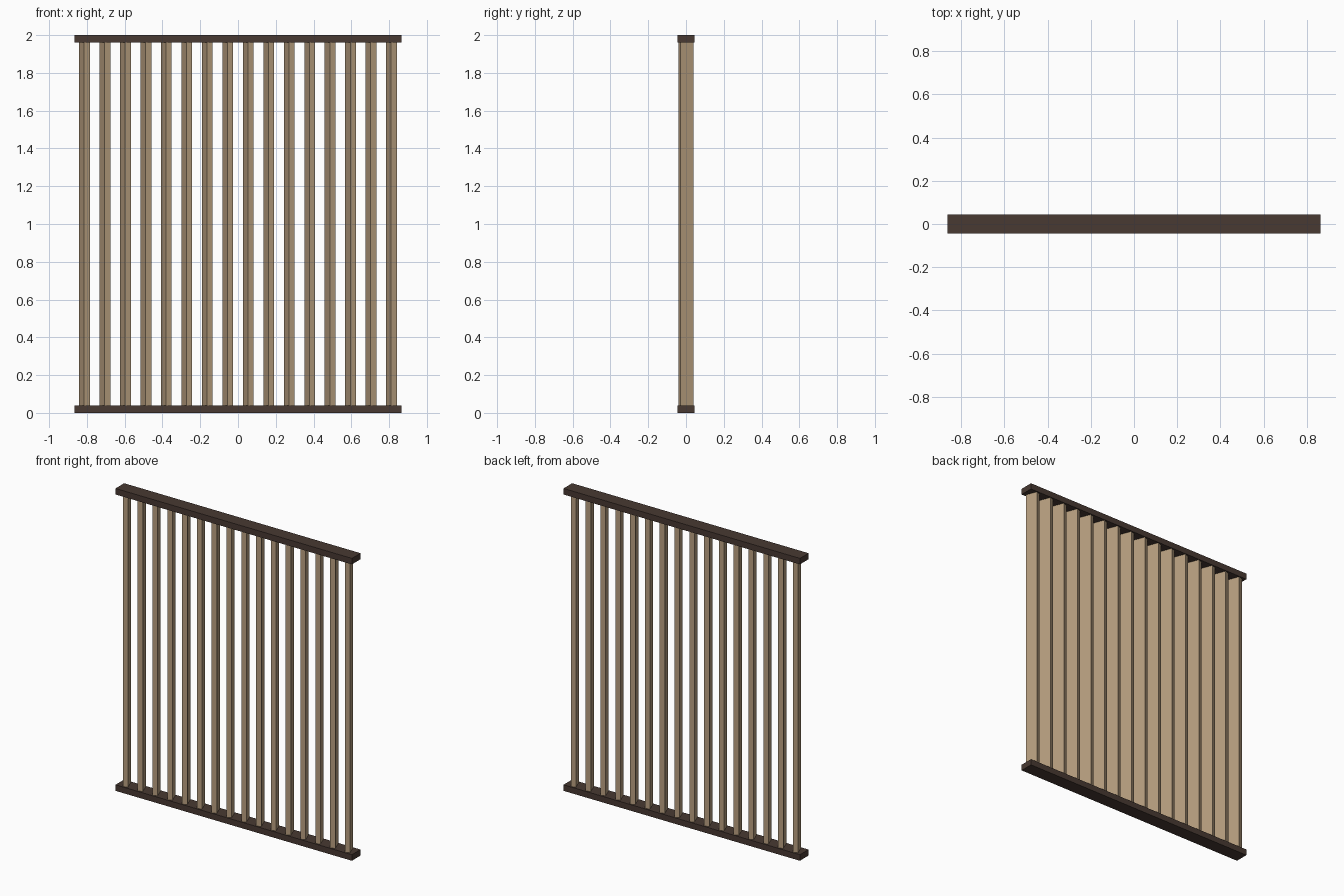
import bpy
import math

if "Cube" in bpy.data.objects:
    bpy.data.objects.remove(bpy.data.objects["Cube"])

RAIL_LEN, RAIL_DEPTH, RAIL_H = 1.73, 0.09, 0.04
HEIGHT = 2.0
COUNT = 16
SLAT_THICK, SLAT_WIDTH = 0.032, 0.075
SLAT_ANGLE = math.radians(21)
FIRST_X = -0.8125


def material(name, rgb):
    m = bpy.data.materials.new(name)
    m.diffuse_color = (*rgb, 1.0)
    m.use_nodes = True
    m.node_tree.nodes["Principled BSDF"].inputs["Base Color"].default_value = m.diffuse_color
    return m


def box(name, size, loc, mat, turn=0.0):
    bpy.ops.mesh.primitive_cube_add(size=1, location=loc, rotation=(0, 0, turn))
    ob = bpy.context.object
    ob.name = name
    ob.scale = size
    ob.data.materials.append(mat)
    return ob


dark_wood = material("dark brown wood", (0.065, 0.041, 0.032))
light_wood = material("light tan wood", (0.47, 0.34, 0.21))

# Bottom and top rails
box("bottom_rail", (RAIL_LEN, RAIL_DEPTH, RAIL_H), (0, 0, RAIL_H / 2), dark_wood)
box("top_rail", (RAIL_LEN, RAIL_DEPTH, RAIL_H), (0, 0, HEIGHT - RAIL_H / 2), dark_wood)

# Angled vertical slats between the rails
for i in range(COUNT):
    x = FIRST_X - 2 * FIRST_X * i / (COUNT - 1)
    box(f"slat_{i + 1:02d}", (SLAT_THICK, SLAT_WIDTH, HEIGHT - 2 * RAIL_H),
        (x, 0, HEIGHT / 2), light_wood, SLAT_ANGLE)
